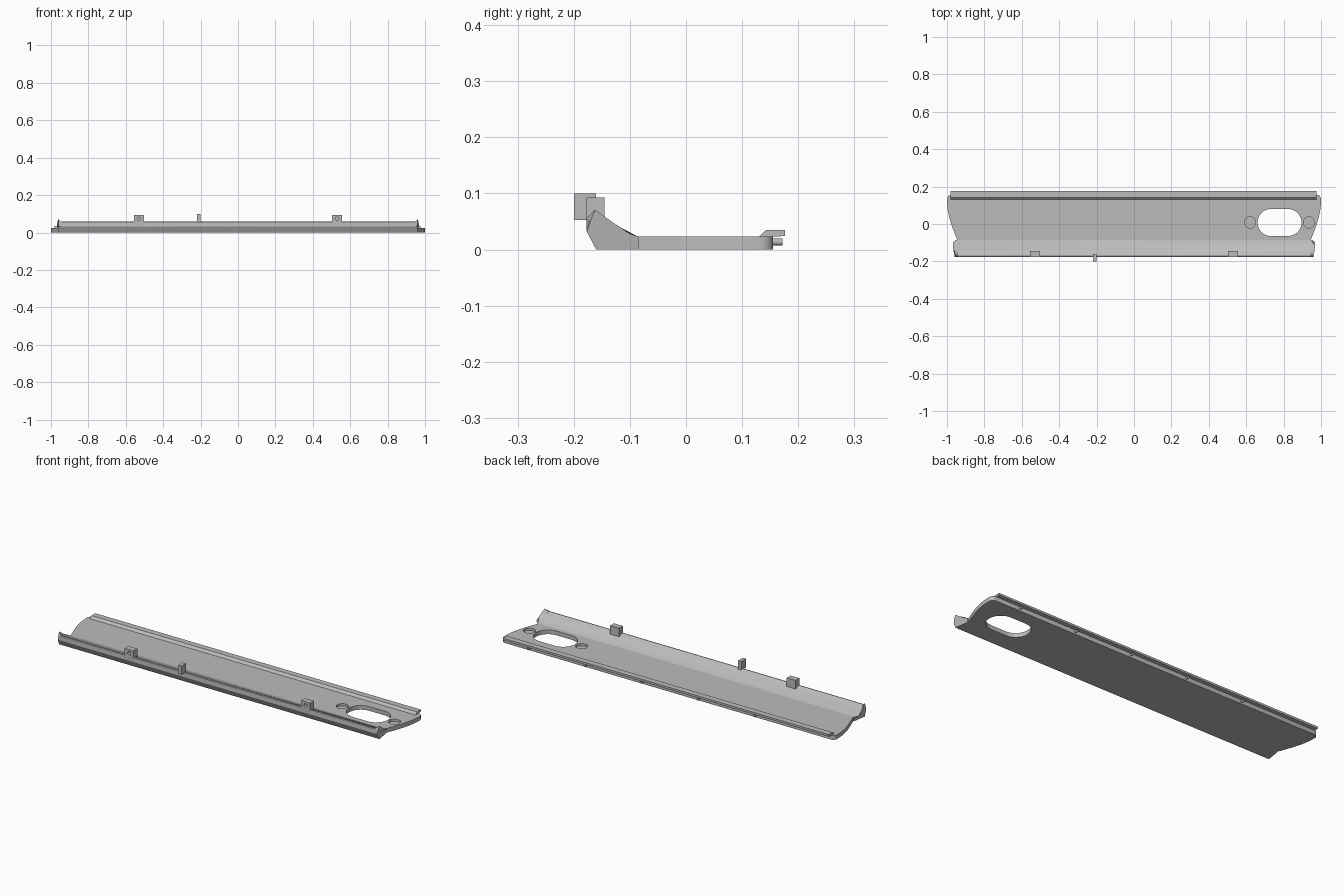
import bpy, bmesh, math
from mathutils import Matrix

cube = bpy.data.objects.get("Cube")
if cube:
    bpy.data.objects.remove(cube, do_unlink=True)

grey = bpy.data.materials.new("plain grey")
grey.use_nodes = True
grey.diffuse_color = (0.5, 0.5, 0.5, 1)
grey.node_tree.nodes["Principled BSDF"].inputs["Base Color"].default_value = (0.5, 0.5, 0.5, 1)


def loft(name, rings):
    """Join equal-length rings of points into a closed solid."""
    bm = bmesh.new()
    rows = [[bm.verts.new(p) for p in ring] for ring in rings]
    n = len(rows[0])
    for a, b in zip(rows, rows[1:]):
        for i in range(n):
            j = (i + 1) % n
            bm.faces.new((a[i], a[j], b[j], b[i]))
    bm.faces.new(rows[0])
    bm.faces.new(rows[-1])
    bmesh.ops.recalc_face_normals(bm, faces=bm.faces[:])
    mesh = bpy.data.meshes.new(name)
    bm.to_mesh(mesh)
    bm.free()
    mesh.materials.append(grey)
    ob = bpy.data.objects.new(name, mesh)
    bpy.context.collection.objects.link(ob)
    return ob


def plate(name, outline, z0, z1):
    return loft(name, [[(x, y, z) for x, y in outline] for z in (z0, z1)])


def box(name, x0, x1, y0, y1, z0, z1):
    return plate(name, [(x0, y0), (x1, y0), (x1, y1), (x0, y1)], z0, z1)


def stadium(cx, cy, half, r, n=32):
    """Two half circles joined by straight sides; half = 0 gives a circle."""
    pts = []
    for side in (1, -1):
        for i in range(n // 2 + 1):
            a = math.pi * (i / (n // 2) - 0.5)
            pts.append((cx + side * (half + r * math.cos(a)), cy + side * r * math.sin(a)))
        if half == 0:
            pts.pop()
    return pts


def rod(name, x, z, r, y0, y1):
    return loft(name, [[(px, y, pz) for px, pz in stadium(x, z, 0, r, 20)] for y in (y0, y1)])


def activate(ob):
    bpy.ops.object.select_all(action='DESELECT')
    ob.select_set(True)
    bpy.context.view_layer.objects.active = ob


def cut(ob, cutter):
    mod = ob.modifiers.new("cut", 'BOOLEAN')
    mod.operation = 'DIFFERENCE'
    mod.solver = 'EXACT'
    mod.object = cutter
    activate(ob)
    bpy.ops.object.modifier_apply(modifier=mod.name)
    bpy.data.objects.remove(cutter, do_unlink=True)


def smooth(ob):
    activate(ob)
    bpy.ops.object.shade_smooth_by_angle(angle=math.radians(25))


# Flat base panel with bowed ends and rounded back corners
BEND, BACK = -0.085, 0.155
edge = []
for i in range(13):
    t = i / 12
    edge.append((0.945 + 0.055 * math.sin(t * math.pi / 2), BEND + 0.215 * t))
for i in range(1, 7):
    a = i / 6 * math.pi / 2
    edge.append((0.98 + 0.02 * math.cos(a), 0.13 + (BACK - 0.13) * math.sin(a)))
panel = plate("base_panel", edge + [(-x, y) for x, y in reversed(edge)], 0, 0.023)

# Oblong opening and two shallow round recesses
cut(panel, plate("opening_cutter", stadium(0.778, 0.008, 0.045, 0.0725, 48), -0.1, 0.1))
for x in (0.621, 0.935):
    cut(panel, plate("recess_cutter", stadium(x, 0.008, 0, 0.03), 0.011, 0.1))
smooth(panel)


# Raised front lip, flaring upwards at both ends
def lip_section(front, top_y, top_z):
    curve = []
    for i in range(9):
        t = i / 8
        curve.append((top_y + (BEND - top_y) * t, 0.023 + (top_z - 0.023) * (1 - t) ** 1.2))
    return [(BEND, 0), (-0.16, 0)] + front + curve


plain = lip_section([(-0.177, 0.032), (-0.177, 0.056)], -0.17, 0.058)
flare = lip_section([(-0.177, 0.032), (-0.17, 0.052)], -0.162, 0.071)


def end_x(y):
    if y > -0.1:
        return 0.968 - 0.018 * ((y + 0.1) / 0.015) ** 2
    return 0.968 - 0.01 * ((-0.1 - y) / 0.077) ** 2


rings = []
for side in (-1, 1):
    outer = [(side * end_x(y), y, z) for y, z in flare]
    inner = [(side * 0.945, y, z) for y, z in plain]
    rings += [outer, inner] if side < 0 else [inner, outer]
lip = loft("front_lip", rings)
cut(lip, box("notch_cutter", -0.22, -0.2, -0.2, -0.16, 0.053, 0.1))
smooth(lip)

# Square tabs on the lip, each with a small blind hole
for side, name in ((-1, "right_tab"), (1, "left_tab")):
    x = side * 0.53
    tab = box(name, x - 0.027, x + 0.027, -0.1772, -0.145, 0.035, 0.093)
    cut(tab, rod("hole_cutter", x, 0.074, 0.009, -0.2, -0.16))
    smooth(tab)

# Overhanging rail along the back with a sloped inner side
rail = [(0.13, 0.023), (0.143, 0.035), (0.176, 0.035), (0.176, 0.024), (BACK, 0.023)]
loft("back_rail", [[(x, y, z) for y, z in rail] for x in (-0.98, 0.975)])

# Round locating pins under the rail
for i in range(5):
    smooth(rod("back_pin_%d" % (i + 1), 0.83 - 0.34 * i, 0.0135, 0.0062, 0.145, 0.172))
